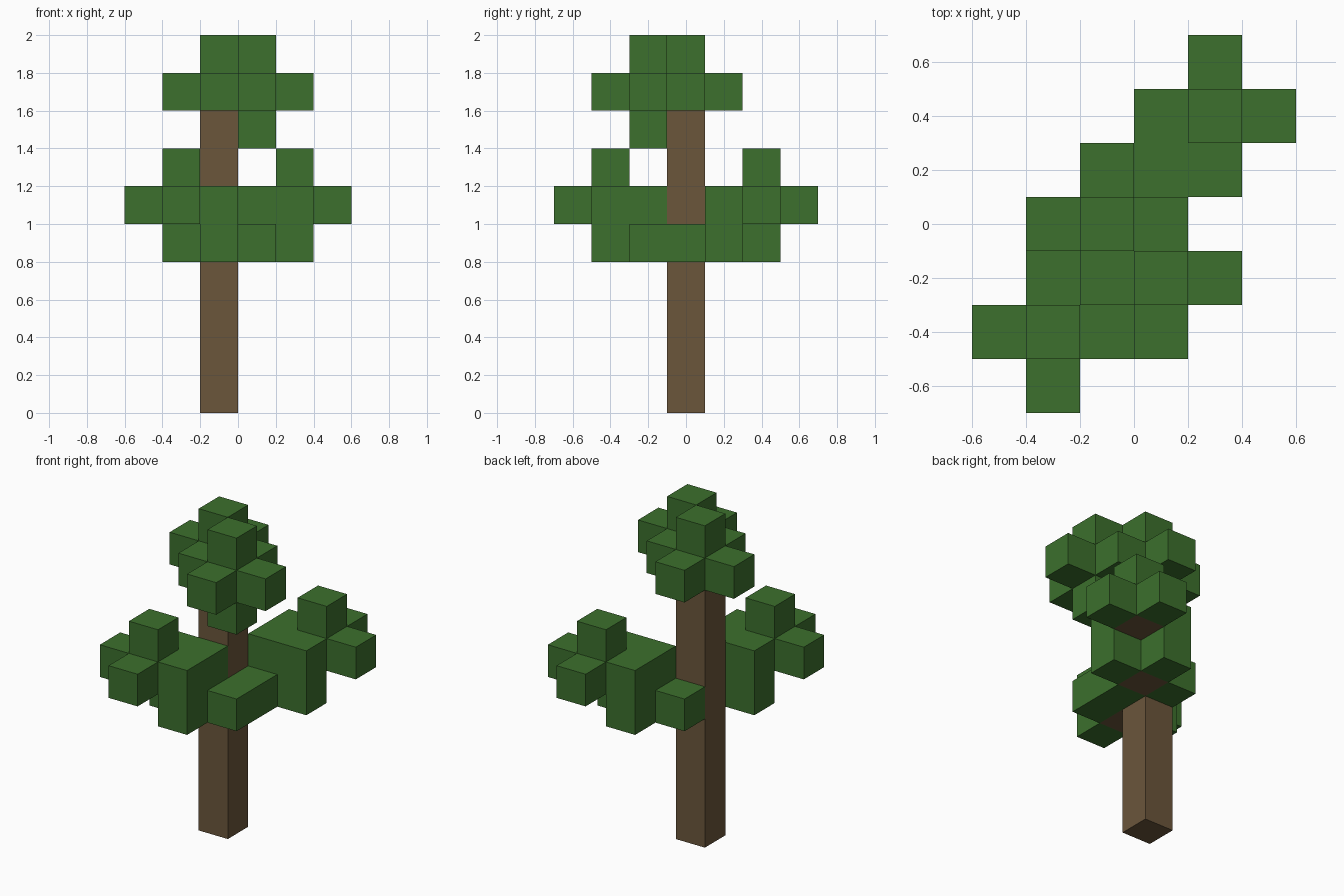
import bpy, bmesh, math
from mathutils import Vector

if "Cube" in bpy.data.objects:
    bpy.data.objects.remove(bpy.data.objects["Cube"], do_unlink=True)

CELL = 0.2
ORIGIN = Vector((-0.6, -0.7, 0.0))
SIDES = [(1, 0, 0), (-1, 0, 0), (0, 1, 0), (0, -1, 0), (0, 0, 1), (0, 0, -1)]


def material(name, colour):
    mat = bpy.data.materials.new(name)
    mat.use_nodes = True
    mat.diffuse_color = colour
    mat.node_tree.nodes["Principled BSDF"].inputs["Base Color"].default_value = colour
    return mat


def step(cell, side):
    return tuple(c + s for c, s in zip(cell, side))


def leaves_around(logs):
    """Leaf cells on every side of the given logs except straight below."""
    return {step(log, side) for log in logs for side in SIDES[:5]}


def build_blocks(name, cells, solid, mat):
    """Mesh the outer faces of a set of cells, merging coplanar squares."""
    bm = bmesh.new()
    for cell in sorted(cells):
        centre = ORIGIN + (Vector(cell) + Vector((0.5, 0.5, 0.5))) * CELL
        for side in SIDES:
            if step(cell, side) in solid:
                continue
            n = Vector(side)
            u = Vector((side[1], side[2], side[0]))
            v = n.cross(u)
            corners = (-u - v, u - v, u + v, v - u)
            bm.faces.new([bm.verts.new(centre + (n + c) * CELL / 2) for c in corners])
    bmesh.ops.remove_doubles(bm, verts=bm.verts[:], dist=0.001)
    bmesh.ops.dissolve_limit(bm, angle_limit=math.radians(1),
                             verts=bm.verts[:], edges=bm.edges[:])
    mesh = bpy.data.meshes.new(name)
    bm.to_mesh(mesh)
    bm.free()
    mesh.materials.append(mat)
    obj = bpy.data.objects.new(name, mesh)
    bpy.context.collection.objects.link(obj)


bark = material("bark brown", (0.147, 0.093, 0.044, 1))
leaf = material("leaf green", (0.045, 0.162, 0.026, 1))

# Wooden parts: upright trunk, two stepped branches and the crown stub
trunk = {(2, 3, z) for z in range(9)}
right_branch = {(2, 2, 4), (1, 1, 5)}
left_branch = {(3, 4, 4), (4, 5, 5)}
crown_branch = {(3, 2, 8)}
wood = {"trunk": trunk, "right_branch": right_branch,
        "left_branch": left_branch, "crown_branch": crown_branch}
all_wood = set().union(*wood.values())

# Leaf clusters wrap the branch cells and the trunk top
foliage = {
    "right_leaves": leaves_around(right_branch),
    "left_leaves": leaves_around(left_branch),
    "crown_leaves": leaves_around(crown_branch | {(2, 3, 8)}) | {(3, 2, 7)},
}
foliage = {name: cells - all_wood for name, cells in foliage.items()}
solid = all_wood.union(*foliage.values())

for parts, mat in ((wood, bark), (foliage, leaf)):
    for name, cells in parts.items():
        if any(step(c, s) not in solid for c in cells for s in SIDES):
            build_blocks(name, cells, solid, mat)
